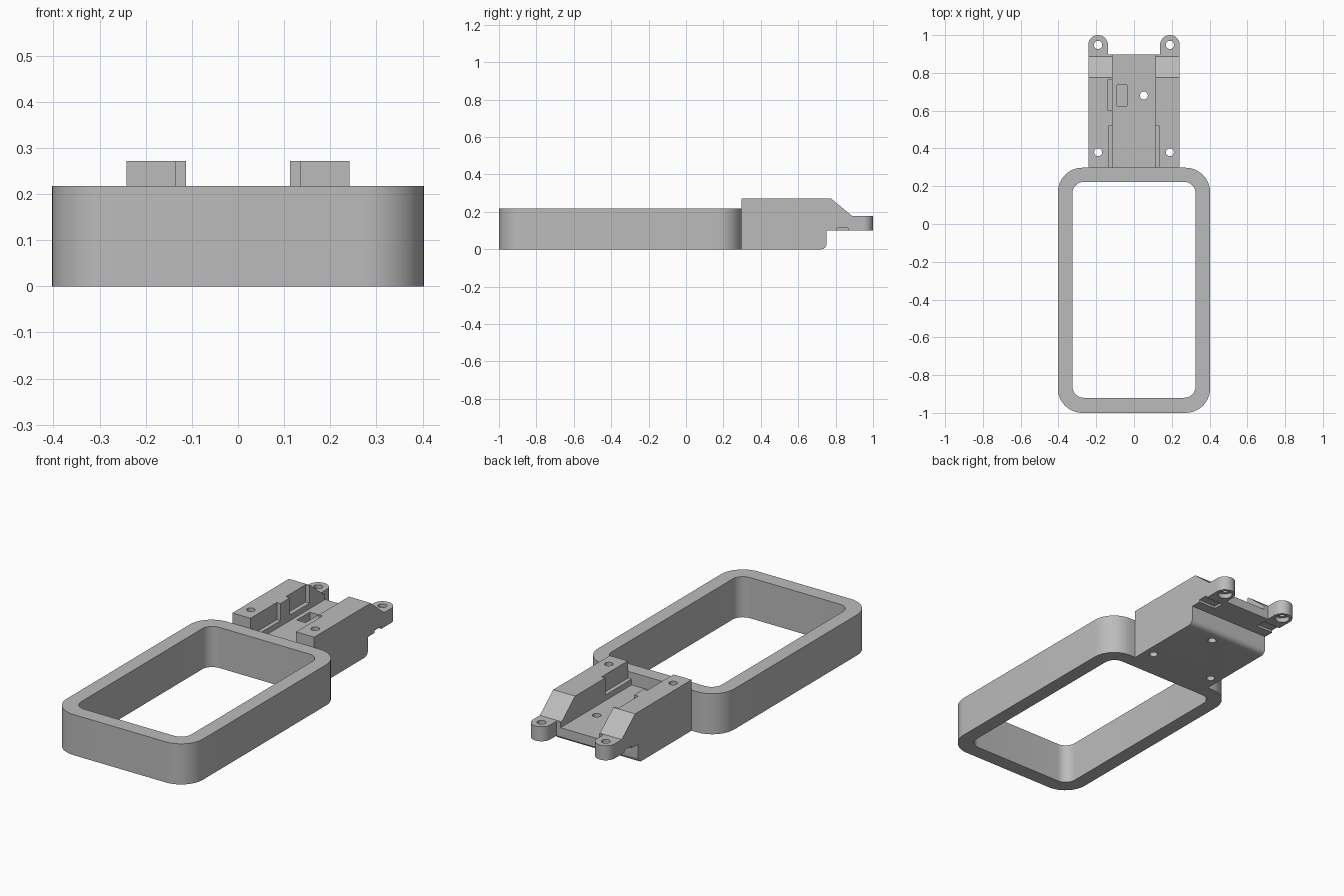
import bpy, bmesh, math
from mathutils import Vector

if "Cube" in bpy.data.objects:
    bpy.data.objects.remove(bpy.data.objects["Cube"], do_unlink=True)

grey = bpy.data.materials.new("plain grey")
grey.use_nodes = True
colour = (0.5, 0.5, 0.5, 1)
grey.diffuse_color = colour
grey.node_tree.nodes["Principled BSDF"].inputs["Base Color"].default_value = colour


def arc(cx, cy, r, start, end, steps=12):
    """Points on an arc, angles in degrees."""
    angles = [math.radians(start + (end - start) * i / steps) for i in range(steps + 1)]
    return [(cx + r * math.cos(a), cy + r * math.sin(a)) for a in angles]


def rounded_rect(x, y0, y1, r):
    return (arc(x - r, y1 - r, r, 0, 90) + arc(r - x, y1 - r, r, 90, 180)
            + arc(r - x, y0 + r, r, 180, 270) + arc(x - r, y0 + r, r, 270, 360))


def prism(name, outline, low, high, axis="z"):
    """Extrude an outline along z (xy outline) or along x (yz outline)."""
    place = (lambda p: (p[0], p[1], low)) if axis == "z" else (lambda p: (low, p[0], p[1]))
    step = Vector((0, 0, high - low)) if axis == "z" else Vector((high - low, 0, 0))
    bm = bmesh.new()
    base = bm.faces.new([bm.verts.new(place(p)) for p in outline])
    top = bmesh.ops.extrude_face_region(bm, geom=[base])
    bmesh.ops.translate(bm, vec=step, verts=[v for v in top["geom"] if isinstance(v, bmesh.types.BMVert)])
    bmesh.ops.recalc_face_normals(bm, faces=bm.faces)
    mesh = bpy.data.meshes.new(name)
    bm.to_mesh(mesh)
    bm.free()
    mesh.materials.append(grey)
    obj = bpy.data.objects.new(name, mesh)
    bpy.context.collection.objects.link(obj)
    return obj


def box(x0, x1, y0, y1, z0, z1):
    return prism("cutter", [(x0, y0), (x1, y0), (x1, y1), (x0, y1)], z0, z1)


def hole(x, y, r, z0, z1):
    return prism("cutter", arc(x, y, r, 0, 360, 32)[:-1], z0, z1)


def activate(obj):
    bpy.ops.object.select_all(action="DESELECT")
    obj.select_set(True)
    bpy.context.view_layer.objects.active = obj


def carve(obj, cutters):
    activate(obj)
    for cutter in cutters:
        cutter.hide_render = True
        mod = obj.modifiers.new("cut", "BOOLEAN")
        mod.operation, mod.solver, mod.object = "DIFFERENCE", "EXACT", cutter
        bpy.ops.object.modifier_apply(modifier=mod.name)
        bpy.data.objects.remove(cutter, do_unlink=True)


def smooth(obj):
    activate(obj)
    bpy.ops.object.shade_smooth_by_angle(angle=math.radians(30))


# Open rounded frame
ring_back = 0.298
frame = prism("rounded_frame", rounded_rect(0.403, -1, ring_back, 0.13), 0, 0.217)
carve(frame, [prism("cutter", rounded_rect(0.326, -0.92, 0.223, 0.06), -0.1, 0.4)])
smooth(frame)

# Mounting block with sloped tail and stepped underside
side = ([(ring_back, 0)] + arc(0.722, 0.03, 0.03, 270, 360, 8)
        + [(0.752, 0.1), (0.897, 0.1), (0.897, 0.178), (0.888, 0.178), (0.775, 0.272), (ring_back, 0.272)])
block = prism("mounting_block", side, -0.242, 0.242, "x")
floor = 0.15
cuts = [box(-0.113, 0.113, 0.2, 1, floor, 0.4),          # central channel
        box(-0.137, -0.1, 0.6, 0.765, 0.18, 0.4),        # side pocket
        box(-0.09, -0.038, 0.625, 0.735, 0.09, 0.3),     # floor pocket
        hole(0.052, 0.68, 0.021, -0.1, 0.4)]             # floor hole
for s in (-1, 1):
    inner, outer = sorted((s * 0.1, s * 0.135))
    cuts.append(box(inner, outer, 0.2, 0.52, 0.18, 0.4))
    cuts.append(hole(s * 0.19, 0.38, 0.021, -0.1, 0.4))
    inner, outer = sorted((s * 0.14, s * 0.3))
    cuts.append(box(inner, outer, 0.807, 0.865, 0.05, 0.113))
carve(block, cuts)
smooth(block)

# Rounded screw lugs on the tail
for label, s in (("right", -1), ("left", 1)):
    x, r = s * 0.19, 0.052
    outline = [(x - r, 0.897), (x + r, 0.897)] + arc(x, 0.948, r, 0, 180, 24)
    lug = prism(label + "_lug", outline, 0.1, 0.178)
    carve(lug, [hole(x, 0.948, 0.022, 0, 0.3), hole(x, 0.948, 0.036, 0, 0.125)])
    smooth(lug)
